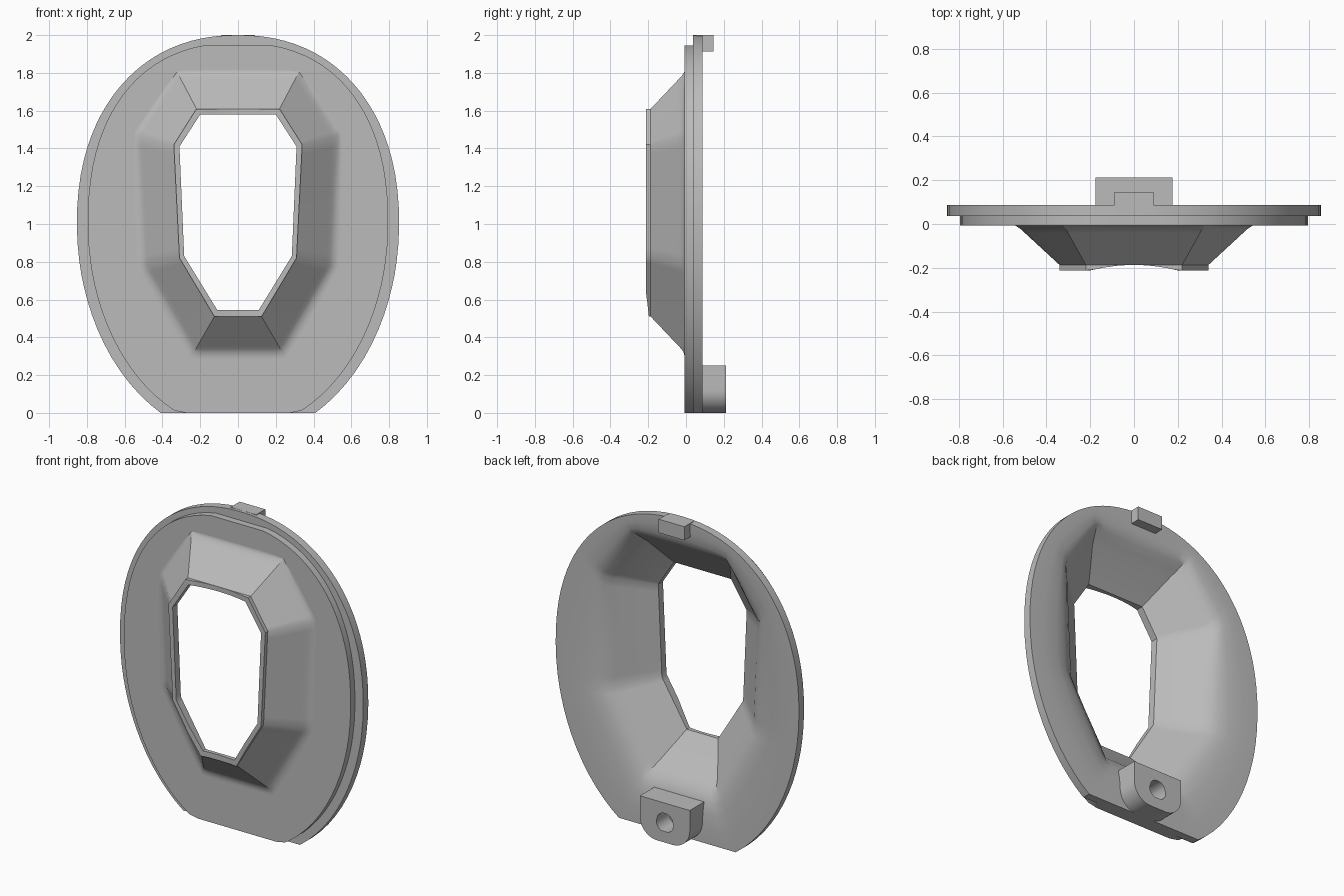
import bpy, bmesh, math

cube = bpy.data.objects.get("Cube")
if cube:
    bpy.data.objects.remove(cube, do_unlink=True)

grey = bpy.data.materials.new("mid_grey")
grey.use_nodes = True
colour = (0.5, 0.5, 0.5, 1)
grey.diffuse_color = colour
grey.node_tree.nodes["Principled BSDF"].inputs["Base Color"].default_value = colour

SEG = 12        # points along each side of the octagon
PIVOT = 0.75    # height from which the outlines are traced


def octagon(half):
    """Mirror four corners, then divide each side evenly."""
    pts = half + [(-x, z) for x, z in reversed(half)]
    ring = []
    for a, b in zip(pts, pts[1:] + pts[:1]):
        ring += [(a[0] + (b[0] - a[0]) * i / SEG, a[1] + (b[1] - a[1]) * i / SEG)
                 for i in range(SEG)]
    return ring


def oval(guide, a, top, bottom, n, cap):
    """Flat-bottomed oval traced along the rays of a guide ring."""
    def inside(x, z):
        up = z > 1
        b, e = (top, n) if up else (bottom, 2)
        return 0 <= z <= cap and (abs(x) / a) ** e + (abs(z - 1) / b) ** e <= 1
    ring = []
    for gx, gz in guide:
        lo, hi = 0, 8
        for _ in range(40):
            m = (lo + hi) / 2
            if inside(gx * m, PIVOT + (gz - PIVOT) * m):
                lo = m
            else:
                hi = m
        ring.append((gx * lo, PIVOT + (gz - PIVOT) * lo))
    return ring


def mix(r, s, t):
    return [(a[0] + (b[0] - a[0]) * t, a[1] + (b[1] - a[1]) * t) for a, b in zip(r, s)]


def at(ring, y):
    return [(x, y, z) for x, z in ring]


def lip_front(ring):
    """Front edge dished across its width."""
    return [(x, -min(0.212, 0.187 + 0.025 * (x / 0.2) ** 2), z) for x, z in ring]


def loft(name, loops):
    """Join rings one after another, and the last to the first."""
    bm = bmesh.new()
    rows = [[bm.verts.new(p) for p in loop] for loop in loops]
    for r, s in zip(rows, rows[1:] + rows[:1]):
        for i in range(len(r)):
            j = (i + 1) % len(r)
            bm.faces.new((r[i], r[j], s[j], s[i]))
    bmesh.ops.recalc_face_normals(bm, faces=bm.faces)
    mesh = bpy.data.meshes.new(name)
    bm.to_mesh(mesh)
    bm.free()
    ob = bpy.data.objects.new(name, mesh)
    bpy.context.collection.objects.link(ob)
    mesh.materials.append(grey)
    bpy.ops.object.select_all(action='DESELECT')
    ob.select_set(True)
    bpy.context.view_layer.objects.active = ob
    bpy.ops.object.shade_smooth_by_angle(angle=math.radians(30))
    return ob


# Section outlines
base = octagon([(0.235, 0.32), (0.505, 0.78), (0.535, 1.47), (0.32, 1.80)])
lip = octagon([(0.125, 0.51), (0.31, 0.82), (0.34, 1.42), (0.22, 1.61)])
hole = octagon([(0.11, 0.545), (0.285, 0.83), (0.31, 1.41), (0.20, 1.58)])
rim = oval(base, 0.853, 1.0, 1.14, 2.2, 2.0)
step = oval(base, 0.795, 0.96, 1.09, 2.3, 1.945)

# Shell: lip, sloping funnel, stepped plate, then the hollow back
FACE, BACK = -0.007, 0.087
loops = [lip_front(hole), lip_front(lip), at(lip, -0.187)]
loops += [at(mix(base, lip, t), FACE - (0.187 + FACE) * t) for t in (0.2, 0.1)]
loops += [at(mix(base, lip, 0.02), FACE - 0.007)]
loops += [at(mix(base, step, t), FACE) for t in (0.07, 0.12)]
loops += [at(step, FACE), at(step, 0.036), at(rim, 0.036), at(rim, BACK)]
loops += [at(mix(base, rim, t), y) for t, y in
          ((0.7, BACK), (0.4, 0.08), (0.2, 0.067), (0.07, 0.047))]
loops += [at(mix(base, hole, 0.1), 0.012), at(mix(base, hole, 0.25), -0.025),
          at(hole, -0.165)]
loft("shell", loops)

# Pivot lug with rounded lower corners and a round hole
W, TOP, R, CZ = 0.175, 0.25, 0.12, 0.125
profile = [(W - 2 * W * i / 10, TOP) for i in range(11)]
for side, start in ((-1, 180), (1, 270)):
    for i in range(11):
        ang = math.radians(start + 9 * i)
        profile.append((side * (W - R) + R * math.cos(ang), R + R * math.sin(ang)))
bore = []
for x, z in profile:
    d = math.hypot(x, z - CZ)
    bore.append((x / d * 0.06, CZ + (z - CZ) / d * 0.06))
loft("pivot_lug", [at(profile, 0.05), at(profile, 0.212), at(bore, 0.212), at(bore, 0.05)])

# Small catch at the top
bpy.ops.mesh.primitive_cube_add(size=1, location=(0, 0.1, 1.957))
catch = bpy.context.object
catch.name = "top_catch"
catch.scale = (0.18, 0.09, 0.086)
catch.data.materials.append(grey)
